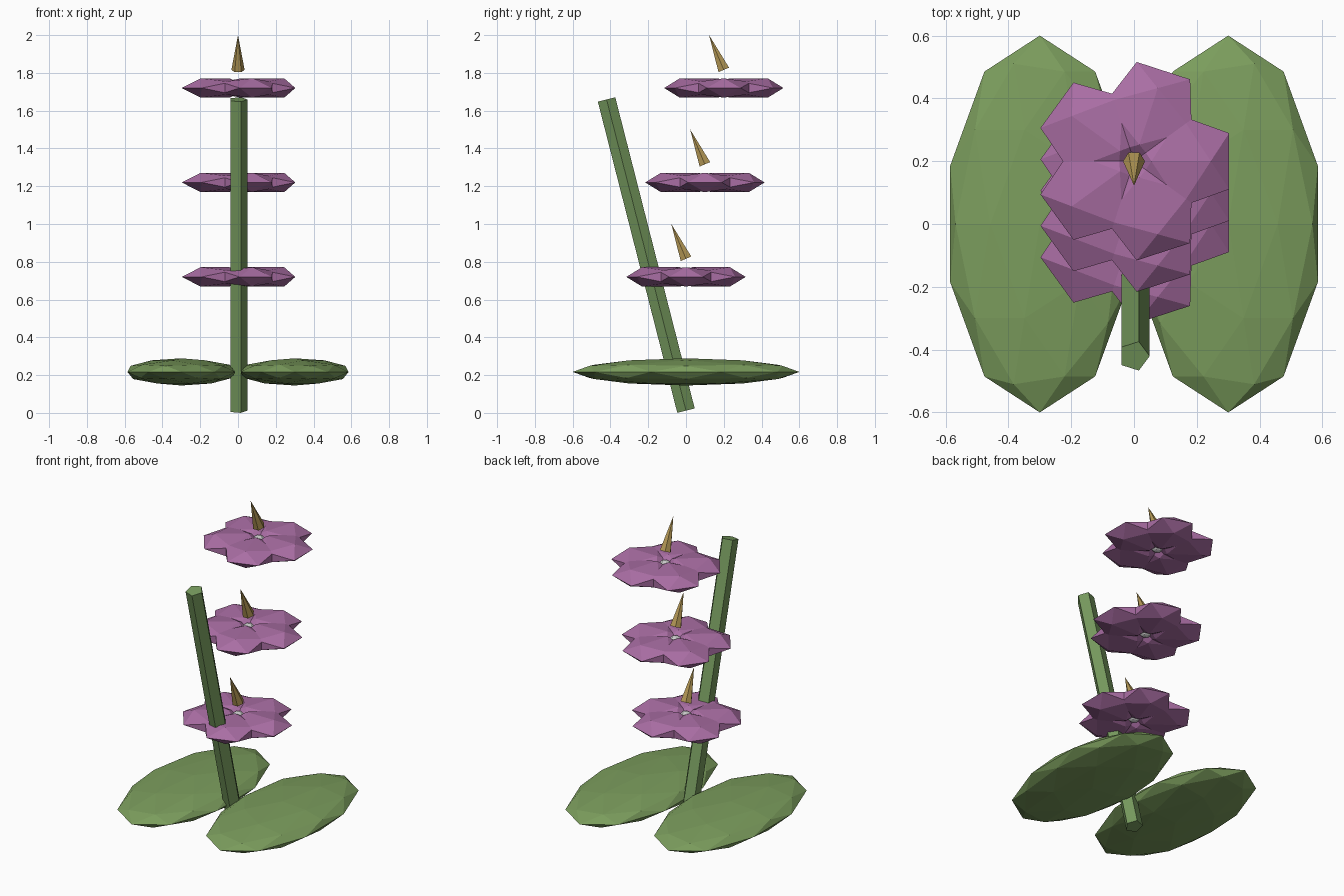
import bpy, bmesh, math
from mathutils import Matrix, Vector

if "Cube" in bpy.data.objects:
    bpy.data.objects.remove(bpy.data.objects["Cube"])


def material(name, color):
    m = bpy.data.materials.new(name)
    m.diffuse_color = (*color, 1)
    m.use_nodes = True
    m.node_tree.nodes["Principled BSDF"].inputs["Base Color"].default_value = m.diffuse_color
    return m


green = material("leaf_green", (0.20, 0.34, 0.11))
stem_green = material("stem_green", (0.18, 0.32, 0.11))
purple = material("petal_purple", (0.40, 0.155, 0.37))
gold = material("spike_gold", (0.45, 0.31, 0.09))


def finish(bm, name, matrix, mat=None):
    bmesh.ops.transform(bm, matrix=matrix, verts=bm.verts)
    bmesh.ops.recalc_face_normals(bm, faces=bm.faces)
    mesh = bpy.data.meshes.new(name)
    bm.to_mesh(mesh)
    bm.free()
    if mat:
        mesh.materials.append(mat)
    obj = bpy.data.objects.new(name, mesh)
    bpy.context.collection.objects.link(obj)
    return obj


def rod(name, sides, r1, r2, length, base, tilt, spin, mat):
    """Cylinder or cone growing from base, leaning towards the front."""
    bm = bmesh.new()
    bmesh.ops.create_cone(bm, cap_ends=True, segments=sides,
                          radius1=r1, radius2=r2, depth=length)
    bmesh.ops.remove_doubles(bm, verts=bm.verts, dist=1e-5)
    m = (Matrix.Translation(base) @ Matrix.Rotation(tilt, 4, 'X')
         @ Matrix.Translation((0, 0, length / 2)) @ Matrix.Rotation(spin, 4, 'Z'))
    return finish(bm, name, m, mat)


def ball(name, center, scale, mat=None, spin=0):
    bm = bmesh.new()
    bmesh.ops.create_icosphere(bm, subdivisions=2, radius=1)
    m = (Matrix.Translation(center) @ Matrix.Rotation(spin, 4, 'Z')
         @ Matrix.Diagonal((*scale, 1)))
    return finish(bm, name, m, mat)


def petal(name, center, angle):
    """Twenty-sided ball, stretched, with a straight outer edge."""
    bm = bmesh.new()
    for s in (-1, 1):
        for t in (-1, 1):
            a, b = 0.851 * s, 0.526 * t
            for co in ((a, b, 0), (0, a, b), (b, 0, a)):
                bm.verts.new(co)
    bmesh.ops.convex_hull(bm, input=bm.verts)
    m = (Matrix.Translation(center) @ Matrix.Rotation(angle, 4, 'Z')
         @ Matrix.Translation((0.15, 0, 0)) @ Matrix.Diagonal((0.18, 0.17, 0.06, 1)))
    return finish(bm, name, m, purple)


# leaning five-sided stem
rod("stem", 5, 0.05, 0.05, 1.7, (0, 0, 0.012), 0.25, -math.pi / 2, stem_green)

# pair of flat leaves at the foot
ball("leaf_right", (0.3, 0, 0.217), (0.3, 0.6, 0.072), green)
ball("leaf_left", (-0.3, 0, 0.217), (0.3, 0.6, 0.072), green, math.pi)

# three flowers, each with five petals, a centre and a spike
for i in range(3):
    c = Vector((0, 0.1 * i, 0.72 + 0.5 * i))
    for k in range(5):
        petal(f"flower_{i + 1}_petal_{k + 1}", c, k * math.tau / 5)
    ball(f"flower_{i + 1}_center", c, (0.04, 0.04, 0.04))
    rod(f"flower_{i + 1}_spike", 6, 0.035, 0, 0.2, c + Vector((0, 0, 0.096)),
        0.4, math.pi / 2, gold)
